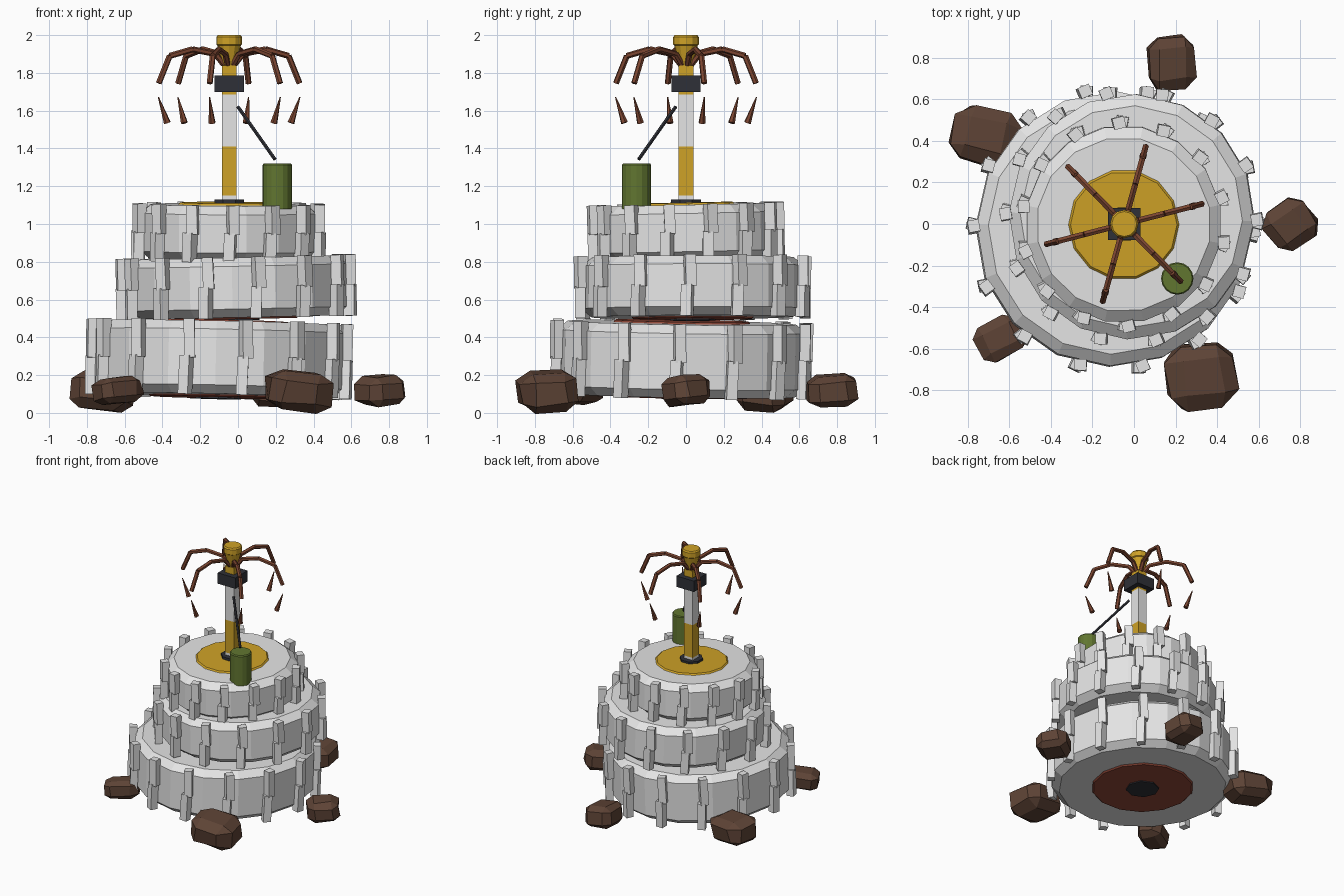
import bpy, bmesh, math, random
from math import sin, cos, radians, pi
from mathutils import Matrix, Vector, Euler

if "Cube" in bpy.data.objects:
    bpy.data.objects.remove(bpy.data.objects["Cube"])

random.seed(4)


def mat(name, r, g, b):
    m = bpy.data.materials.new(name)
    m.diffuse_color = (r, g, b, 1)
    m.use_nodes = True
    m.node_tree.nodes["Principled BSDF"].inputs["Base Color"].default_value = m.diffuse_color
    return m


GREY = mat("pale_grey", 0.78, 0.78, 0.78)
YELLOW = mat("mustard_yellow", 0.62, 0.36, 0.02)
RED = mat("dark_red", 0.28, 0.065, 0.04)
DARK = mat("charcoal", 0.028, 0.03, 0.038)
GREEN = mat("olive_green", 0.12, 0.18, 0.03)
ROCK = mat("rock_brown", 0.11, 0.056, 0.036)
RUST = mat("rust_brown", 0.2, 0.06, 0.03)


def finish(name, bm, m, matrix=None):
    bmesh.ops.recalc_face_normals(bm, faces=bm.faces[:])
    me = bpy.data.meshes.new(name)
    bm.to_mesh(me)
    bm.free()
    me.materials.append(m)
    ob = bpy.data.objects.new(name, me)
    bpy.context.collection.objects.link(ob)
    if matrix:
        ob.matrix_world = matrix
    return ob


def lathe(name, profile, n, m, matrix=None, phase=0.0):
    """Closed solid from (radius, height) points, bottom to top."""
    bm = bmesh.new()
    rings = [[bm.verts.new((r * cos(phase + 2 * pi * i / n), r * sin(phase + 2 * pi * i / n), z))
              for i in range(n)] for r, z in profile]
    for a, b in zip(rings, rings[1:]):
        for i in range(n):
            j = (i + 1) % n
            bm.faces.new((a[i], a[j], b[j], b[i]))
    bm.faces.new(rings[0][::-1])
    bm.faces.new(rings[-1])
    return finish(name, bm, m, matrix)


def box(name, loc, size, m):
    bm = bmesh.new()
    bmesh.ops.create_cube(bm, size=1, matrix=Matrix.Translation(loc) @ Matrix.Diagonal((*size, 1)))
    return finish(name, bm, m)


def add_rod(bm, a, b, r1, r2, n):
    a, b = Vector(a), Vector(b)
    d = b - a
    M = Matrix.Translation((a + b) / 2) @ d.to_track_quat('Z', 'Y').to_matrix().to_4x4()
    bmesh.ops.create_cone(bm, cap_ends=True, segments=n, radius1=r1, radius2=r2, depth=d.length, matrix=M)


# Stacked tyres: centre, radius, half height, tilt in degrees, first lug angle
TYRES = [("lower", (-0.10, -0.025, 0.285), 0.66, 0.193, (-1.0, 1.2), 178.5, RED),
         ("middle", (-0.01, 0.035, 0.665), 0.59, 0.158, (0.2, -1.2), 178, RED),
         ("upper", (-0.05, 0.0, 0.957), 0.475, 0.146, (1.2, 0.3), 169, YELLOW)]
for name, c, r, h, tilt, start, rim_mat in TYRES:
    M = Matrix.Translation(c) @ Euler((radians(tilt[0]), radians(tilt[1]), 0)).to_matrix().to_4x4()
    lathe(name + "_tyre", [(r - 0.055, -h), (r, -h + 0.045), (r, h - 0.045), (r - 0.055, h)],
          16, GREY, M, radians(start))
    # wheel disc and hub showing through both faces
    rr = r * 0.56
    lathe(name + "_rim", [(rr - 0.01, -h - 0.01), (rr, -h), (rr, h), (rr - 0.01, h + 0.01)], 14, rim_mat, M)
    lathe(name + "_hub", [(0.12, -h - 0.018), (0.12, h - 0.02)], 8, DARK, M)
    # tread lugs, an upper and a lower block each
    bm = bmesh.new()
    for i in range(14):
        a = radians(start) + 2 * pi * i / 14
        for s in (1, -1):
            L = (Matrix.Rotation(a + s * 0.008 / r, 4, 'Z')
                 @ Matrix.Translation((r + 0.014, 0, s * h * 0.5))
                 @ Matrix.Rotation(s * 0.2, 4, 'Z') @ Matrix.Rotation(0.03 * s, 4, 'X')
                 @ Matrix.Diagonal((0.055, 0.058, h * 1.06, 1)))
            bmesh.ops.create_cube(bm, size=1, matrix=L)
    finish(name + "_tread", bm, GREY, M)

# Rocks around the base: centre, size, turn
ROCKS = [((0.18, 0.775, 0.12), (0.23, 0.26, 0.17), 3),
         ((-0.72, 0.42, 0.115), (0.32, 0.27, 0.19), -15),
         ((0.755, -0.005, 0.12), (0.23, 0.22, 0.155), 35),
         ((-0.64, -0.55, 0.12), (0.25, 0.18, 0.14), 28),
         ((0.32, -0.73, 0.115), (0.33, 0.31, 0.21), 6)]
for i, (c, size, turn) in enumerate(ROCKS):
    bm = bmesh.new()
    bmesh.ops.create_cube(bm, size=1)
    bmesh.ops.bevel(bm, geom=bm.edges[:], offset=0.22, segments=1, affect='EDGES', profile=0.5)
    for v in bm.verts:
        v.co += Vector([random.uniform(-0.035, 0.035) for _ in range(3)])
    M = (Matrix.Translation(c) @ Euler((0.07 * (-1) ** i, 0.09 * (-1) ** (i // 2), radians(turn))).to_matrix().to_4x4()
         @ Matrix.Diagonal((*size, 1)))
    bm.transform(M)
    finish("rock_%d" % (i + 1), bm, ROCK)

# Square post with base plate, colour bands and collar
PX = -0.047
lathe("post_base_plate", [(0.085, 1.09), (0.085, 1.13)], 8, DARK, Matrix.Translation((PX, 0, 0)), pi / 8)
for name, z0, z1, m in [("post_foot", 1.12, 1.15, GREY), ("post_lower_band", 1.15, 1.41, YELLOW),
                        ("post_middle_band", 1.41, 1.685, GREY), ("post_upper_band", 1.685, 1.84, YELLOW)]:
    box(name, (PX, 0, (z0 + z1) / 2), (0.078, 0.078, z1 - z0), m)
box("post_collar", (PX, 0, 1.743), (0.155, 0.155, 0.086), DARK)
lathe("post_cap", [(0.03, 1.82), (0.062, 1.945), (0.068, 1.95), (0.068, 1.99), (0.06, 2.0)],
      12, YELLOW, Matrix.Translation((PX, 0, 0)))

# Six drooping arms with loose claws hanging below
PATH = [(0.03, 1.845), (0.075, 1.90), (0.20, 1.925), (0.325, 1.89), (0.385, 1.745)]
for i in range(6):
    a = radians(14.5 + 60 * i)
    pts = [(PX + r * cos(a), r * sin(a), z) for r, z in PATH]
    bm = bmesh.new()
    for p, q in zip(pts, pts[1:]):
        add_rod(bm, p, q, 0.016, 0.016, 6)
    finish("arm_%d" % (i + 1), bm, RUST)
    bm = bmesh.new()
    add_rod(bm, (PX + 0.338 * cos(a), 0.338 * sin(a), 1.535),
            (PX + 0.387 * cos(a), 0.387 * sin(a), 1.672), 0.019, 0.003, 6)
    finish("claw_%d" % (i + 1), bm, RUST)

# Green canister and the thin rod leaning towards it
lathe("canister", [(0.078, 1.08), (0.078, 1.312), (0.072, 1.32)], 16, GREEN, Matrix.Translation((0.208, -0.262, 0)))
bm = bmesh.new()
add_rod(bm, (0.0, -0.055, 1.62), (0.195, -0.25, 1.343), 0.01, 0.01, 6)
finish("thin_rod", bm, DARK)
